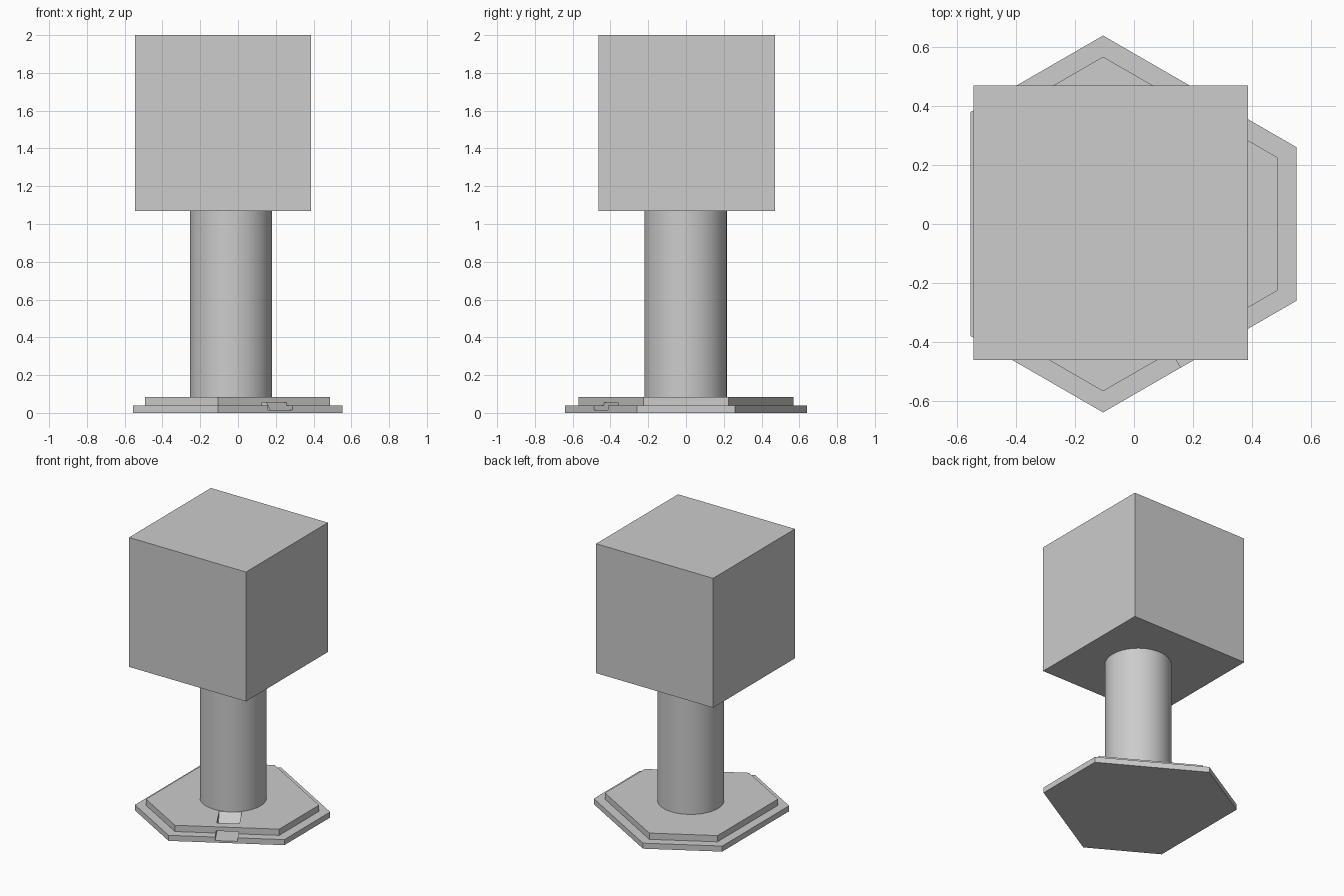
import bpy, bmesh, math
from mathutils import Vector

if "Cube" in bpy.data.objects:
    bpy.data.objects.remove(bpy.data.objects["Cube"])

grey = bpy.data.materials.new("light_grey")
grey.diffuse_color = (0.604, 0.604, 0.604, 1)
grey.use_nodes = True
grey.node_tree.nodes["Principled BSDF"].inputs["Base Color"].default_value = grey.diffuse_color


def finish(bm, name):
    bmesh.ops.recalc_face_normals(bm, faces=bm.faces[:])
    mesh = bpy.data.meshes.new(name)
    bm.to_mesh(mesh)
    bm.free()
    mesh.materials.append(grey)
    obj = bpy.data.objects.new(name, mesh)
    bpy.context.collection.objects.link(obj)
    return obj


def extrude_outline(name, points, offset):
    """Solid made by sweeping a closed outline along an offset."""
    bm = bmesh.new()
    face = bm.faces.new([bm.verts.new(p) for p in points])
    new = bmesh.ops.extrude_face_region(bm, geom=[face])["geom"]
    bmesh.ops.translate(bm, vec=offset,
                        verts=[v for v in new if isinstance(v, bmesh.types.BMVert)])
    return finish(bm, name)


def hex_plate(name, apex_y, x_left, x_right, z0, z1):
    """Hexagon with 30 degree slopes meeting at front and back points."""
    slope = math.tan(math.radians(30))
    yl = apex_y - (APEX_X - x_left) * slope
    yr = apex_y - (x_right - APEX_X) * slope
    outline = [(APEX_X, -apex_y), (x_right, -yr), (x_right, yr),
               (APEX_X, apex_y), (x_left, yl), (x_left, -yl)]
    return extrude_outline(name, [(x, y, z0) for x, y in outline], (0, 0, z1 - z0))


APEX_X = -0.105

# Stepped hexagonal foot
lower = hex_plate("lower_plate", 0.64, -0.555, 0.552, 0.0, 0.04)
upper = hex_plate("upper_plate", 0.568, -0.492, 0.487, 0.04, 0.085)

# Cable channel: ramp beside the column, then a tunnel out through the slanted face
out = Vector((0.5, -math.sqrt(0.75), 0))
side = Vector((math.sqrt(0.75), 0.5, 0))
profile = [(0.236, 0.1), (0.321, 0.015), (0.7, 0.015), (0.7, 0.055),
           (0.43, 0.055), (0.43, 0.1)]
width, middle = 0.148, 0.059
start = Vector((APEX_X, 0, 0)) + side * (middle - width / 2)
cutter = extrude_outline("channel_cutter",
                         [start + out * n + Vector((0, 0, z)) for n, z in profile],
                         side * width)
cutter.hide_render = True
cutter.display_type = 'WIRE'
for plate in (lower, upper):
    mod = plate.modifiers.new("channel", 'BOOLEAN')
    mod.operation = 'DIFFERENCE'
    mod.solver = 'EXACT'
    mod.object = cutter

# Round column
bpy.ops.mesh.primitive_cylinder_add(vertices=64, radius=0.218, depth=0.987,
                                    location=(-0.037, -0.002, 0.5765))
column = bpy.context.object
column.name = "column"
column.data.materials.append(grey)
bpy.ops.object.shade_smooth_by_angle(angle=math.radians(30))

# Cube head
bpy.ops.mesh.primitive_cube_add(size=0.932, location=(-0.079, 0.004, 1.534))
head = bpy.context.object
head.name = "cube_head"
head.data.materials.append(grey)
